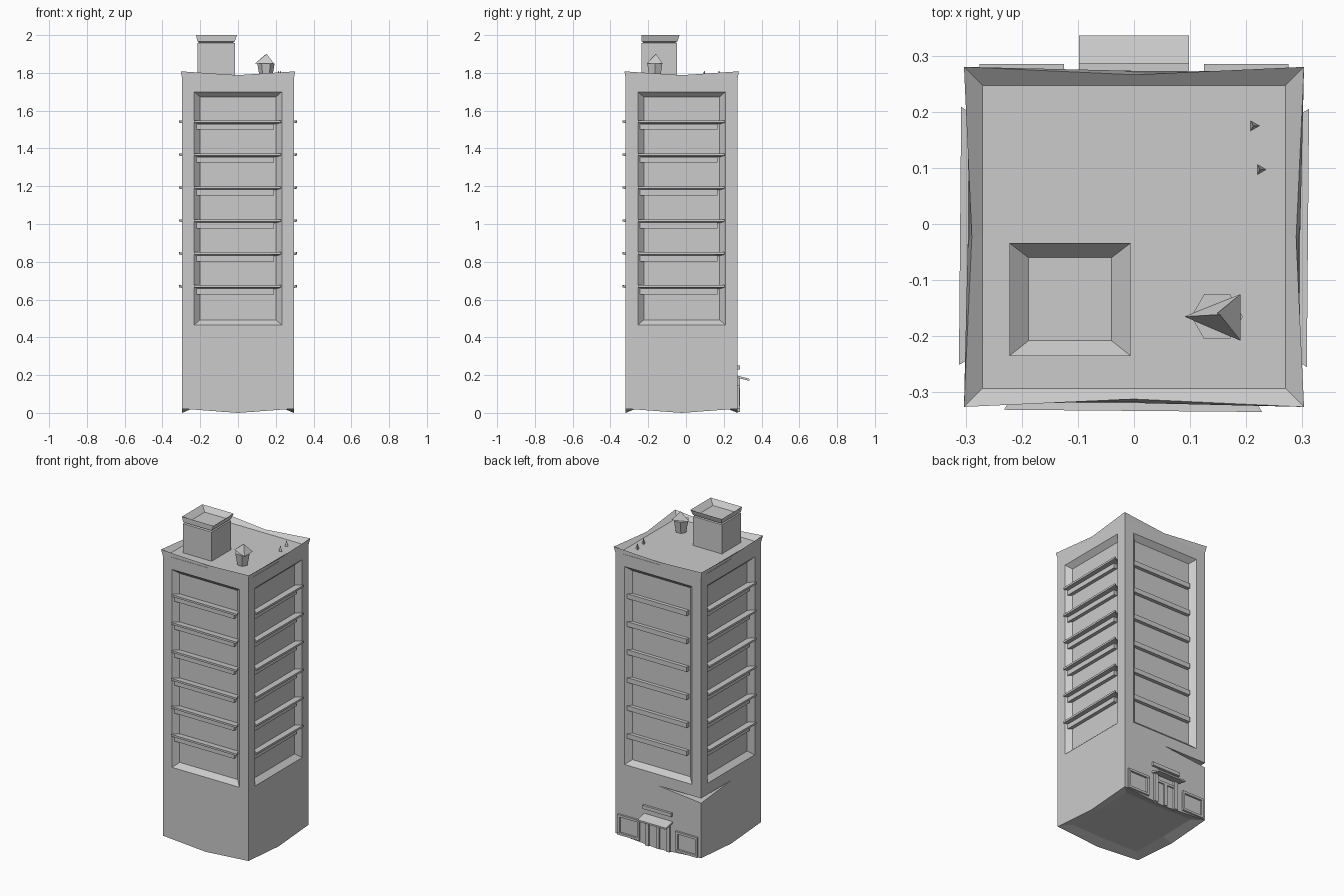
import bpy, bmesh, math
from mathutils import Matrix, Vector

cube = bpy.data.objects.get("Cube")
if cube:
    bpy.data.objects.remove(cube, do_unlink=True)

grey = bpy.data.materials.new("concrete_grey")
grey.use_nodes = True
colour = (0.6, 0.6, 0.6, 1)
grey.diffuse_color = colour
grey.node_tree.nodes["Principled BSDF"].inputs["Base Color"].default_value = colour

HALF = 0.296
CENTRE = Vector((0, -0.023, 0))


def finish(name, bm):
    bmesh.ops.recalc_face_normals(bm, faces=bm.faces)
    mesh = bpy.data.meshes.new(name)
    bm.to_mesh(mesh)
    bm.free()
    mesh.materials.append(grey)
    obj = bpy.data.objects.new(name, mesh)
    bpy.context.collection.objects.link(obj)
    return obj


def loft(name, loops, matrix=None):
    """Skin a list of equal point loops and cap both ends."""
    bm = bmesh.new()
    rows = [[bm.verts.new(p) for p in loop] for loop in loops]
    n = len(rows[0])
    for a, b in zip(rows, rows[1:]):
        for i in range(n):
            j = (i + 1) % n
            bm.faces.new((a[i], a[j], b[j], b[i]))
    bm.faces.new(rows[0][::-1])
    bm.faces.new(rows[-1])
    if matrix:
        bm.transform(matrix)
    return finish(name, bm)


def rect(x0, x1, y0, y1, z):
    return [(x0, y0, z), (x1, y0, z), (x1, y1, z), (x0, y1, z)]


def ring(half, z_corner, z_mid, pull=0):
    """Square loop with a middle point on every edge."""
    points = []
    for k in range(4):
        turn = Matrix.Rotation(k * math.pi / 2, 4, "Z")
        points.append(turn @ Vector((-half, -half, z_corner)) + CENTRE)
        points.append(turn @ Vector((0, pull - half, z_mid)) + CENTRE)
    return points


def box(name, x0, x1, y0, y1, z0, z1, matrix=None):
    return loft(name, [rect(x0, x1, y0, y1, z0), rect(x0, x1, y0, y1, z1)], matrix)


def circle(x, y, z, r, n):
    return [(x + r * math.cos(math.tau * i / n), y + r * math.sin(math.tau * i / n), z)
            for i in range(n)]


# Lower block with sagging bottom edges and one dropped corner
top_loop = ring(HALF, 0.395, 0.395)
top_loop[6].z -= 0.03
loft("lower_block", [ring(HALF - 0.06, 0.03, 0.025), ring(HALF, 0.022, 0.0), top_loop])

# Upper block: each side has a sunken panel with sloped edges
bm = bmesh.new()
y0, y1 = CENTRE.y - HALF, CENTRE.y + HALF
for k in range(4):
    place = Matrix.Translation(CENTRE) @ Matrix.Rotation(k * math.pi / 2, 4, "Z")
    frames = [(HALF, 0.395, 1.775, 0), (0.232, 0.465, 1.70, 0), (0.2, 0.493, 1.672, 0.03)]
    rows = [[bm.verts.new(place @ Vector((x, d - HALF, z)))
             for x, z in ((-w, lo), (w, lo), (w, hi), (-w, hi))] for w, lo, hi, d in frames]
    for a, b in zip(rows, rows[1:]):
        for i in range(4):
            j = (i + 1) % 4
            bm.faces.new((a[i], a[j], b[j], b[i]))
    bm.faces.new(rows[-1])
for z in (0.395, 1.775):
    bm.faces.new([bm.verts.new(p) for p in rect(-HALF, HALF, y0, y1, z)])
bmesh.ops.remove_doubles(bm, verts=bm.verts, dist=0.0005)
finish("upper_block", bm)

# Window strips on all sides, shelves on all but the back
for k, side in enumerate(("front", "right_hand", "back", "left_hand")):
    place = Matrix.Translation(CENTRE) @ Matrix.Rotation(k * math.pi / 2, 4, "Z")
    for i in range(6):
        z = 0.668 + i * 0.1745
        box(f"{side}_window_strip_{i}", -0.22, 0.19, 0.008 - HALF, 0.04 - HALF,
            z - 0.04, z - 0.01, place)
        if side != "back":
            out = [(-0.232, -0.308), (0.228, -0.312)]
            root = [(0.2, -0.26), (-0.2, -0.26)]
            under = [(x, y, z - 0.004) for x, y in out] + [(x, y, z - 0.012) for x, y in root]
            over = [(x, y, z + 0.008) for x, y in out] + [(x, y, z + 0.003) for x, y in root]
            loft(f"{side}_shelf_{i}", [under, over], place)

# Parapet sloping in to the roof floor
loft("parapet", [ring(HALF, 1.77, 1.77), ring(0.303, 1.808, 1.788, 0.014),
                 ring(0.27, 1.776, 1.776)])

# Roof tower with a flared basin on top
loft("roof_tower", [rect(-0.215, -0.017, -0.235, -0.047, 1.77),
                    rect(-0.215, -0.017, -0.235, -0.047, 1.958),
                    rect(-0.206, -0.026, -0.226, -0.056, 1.962),
                    rect(-0.215, -0.017, -0.235, -0.045, 1.967),
                    rect(-0.222, -0.006, -0.235, -0.034, 2.0),
                    rect(-0.188, -0.04, -0.208, -0.06, 1.97)])

# Roof vent with a three sided cap, and two small fins
loft("vent_stem", [circle(0.148, -0.165, 1.77, 0.032, 6), circle(0.148, -0.165, 1.85, 0.046, 6)])
loft("vent_cap", [[(0.09, -0.165, 1.85), (0.19, -0.208, 1.85), (0.19, -0.125, 1.85)],
                  circle(0.15, -0.16, 1.9, 0.002, 3)])
for i, (x, y) in enumerate(((0.213, 0.175), (0.225, 0.097))):
    loft(f"roof_fin_{i}", [circle(x, y, 1.77, 0.012, 3), circle(x, y, 1.81, 0.002, 3)])

# Rear entrance: framed windows, doorway, canopy and sign plate
for side, s in (("left", 1), ("right", -1)):
    x0, x1 = sorted((s * 0.125, s * 0.275))
    for part, z0, z1 in (("sill", 0.022, 0.036), ("lintel", 0.134, 0.148)):
        box(f"{side}_window_{part}", x0, x1, y1 - 0.01, y1 + 0.012, z0, z1)
    for j, x in enumerate((x0, x1 - 0.014)):
        box(f"{side}_window_jamb_{j}", x, x + 0.014, y1 - 0.01, y1 + 0.011, 0.03, 0.14)
    x0, x1 = sorted((s * 0.06, s * 0.085))
    box(f"{side}_door_post", x0, x1, y1 - 0.01, y1 + 0.012, 0.005, 0.185)
box("door_middle", -0.012, 0.012, y1 - 0.01, y1 + 0.008, 0.005, 0.14)
box("door_transom", -0.06, 0.06, y1 - 0.01, y1 + 0.008, 0.14, 0.155)
loft("entrance_canopy", [
    [(-0.098, y1 - 0.01, 0.187), (0.098, y1 - 0.01, 0.187),
     (0.098, 0.336, 0.17), (-0.098, 0.336, 0.17)],
    [(-0.098, y1 - 0.01, 0.2), (0.098, y1 - 0.01, 0.2),
     (0.098, 0.336, 0.18), (-0.098, 0.336, 0.18)]])
box("sign_plate", -0.098, 0.098, y1 - 0.01, y1 + 0.014, 0.23, 0.252)
